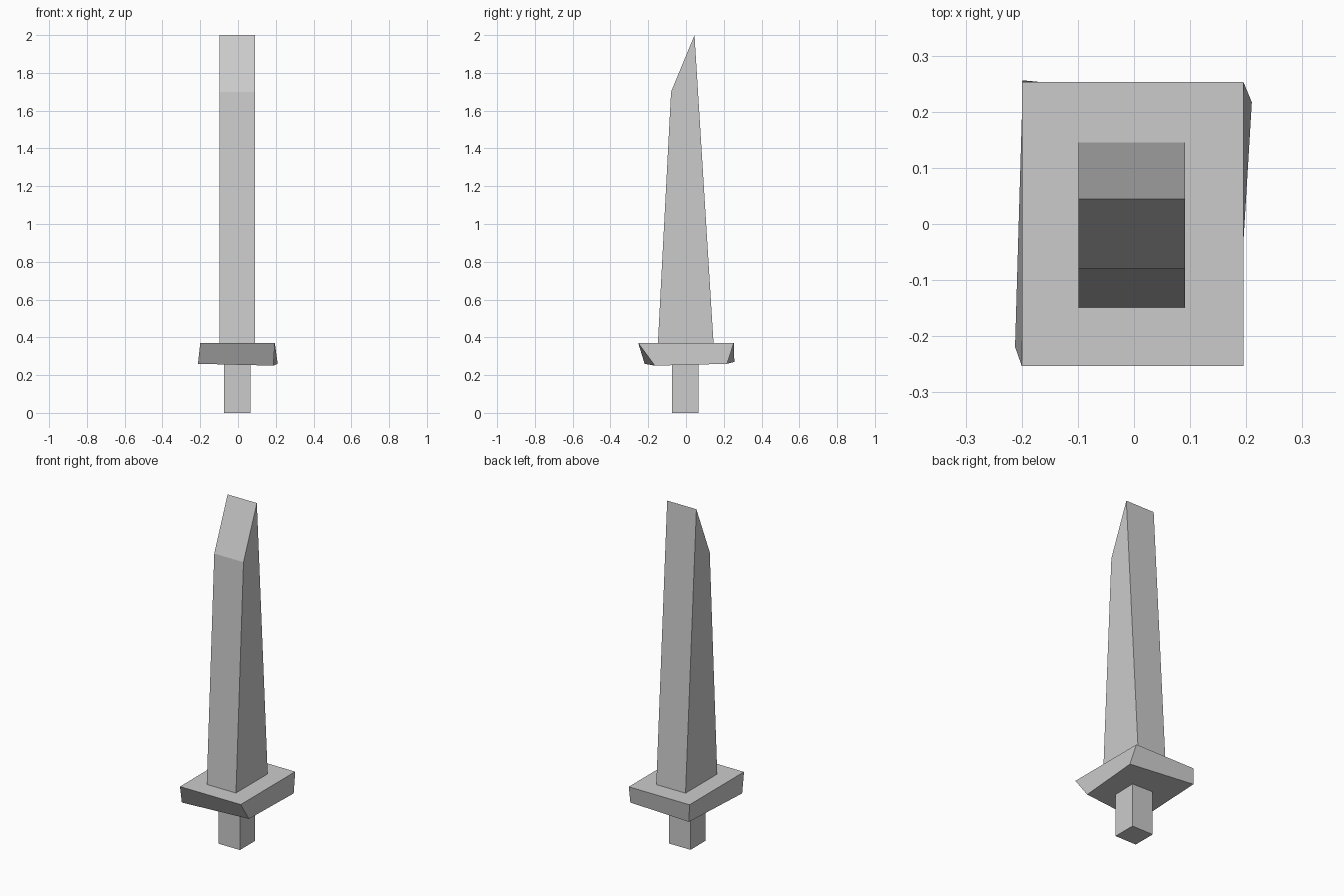
import bpy
import bmesh

if "Cube" in bpy.data.objects:
    bpy.data.objects.remove(bpy.data.objects["Cube"])


def loft(name, *rings):
    """Flat-faced solid joining matching rings of points, capped at both ends."""
    bm = bmesh.new()
    loops = [[bm.verts.new(p) for p in ring] for ring in rings]
    n = len(loops[0])
    for a, b in zip(loops, loops[1:]):
        for i in range(n):
            j = (i + 1) % n
            bm.faces.new((a[i], a[j], b[j], b[i]))
    bm.faces.new(loops[0][::-1])
    bm.faces.new(loops[-1])
    bmesh.ops.recalc_face_normals(bm, faces=bm.faces)
    mesh = bpy.data.meshes.new(name)
    bm.to_mesh(mesh)
    bm.free()
    obj = bpy.data.objects.new(name, mesh)
    bpy.context.collection.objects.link(obj)
    return obj


def rect(x0, x1, y0, y1, z):
    return [(x0, y0, z), (x1, y0, z), (x1, y1, z), (x0, y1, z)]


# Grip: short square post reaching into the guard
loft("grip", rect(-0.075, 0.065, -0.075, 0.065, 0),
     rect(-0.075, 0.065, -0.075, 0.065, 0.265))

# Guard: level rectangular top, skewed underside
underside = [(-0.212, -0.219, 0.26), (0.187, -0.165, 0.25),
             (0.21, 0.217, 0.26), (-0.198, 0.256, 0.27)]
loft("guard", underside, rect(-0.2, 0.195, -0.253, 0.253, 0.37))

# Blade: tapering side profile with a slanted tip, extruded across x
profile = [(-0.149, 0.365), (0.146, 0.365), (0.045, 2.0), (-0.079, 1.7)]
loft("blade", *[[(x, y, z) for y, z in profile] for x in (-0.099, 0.091)])
